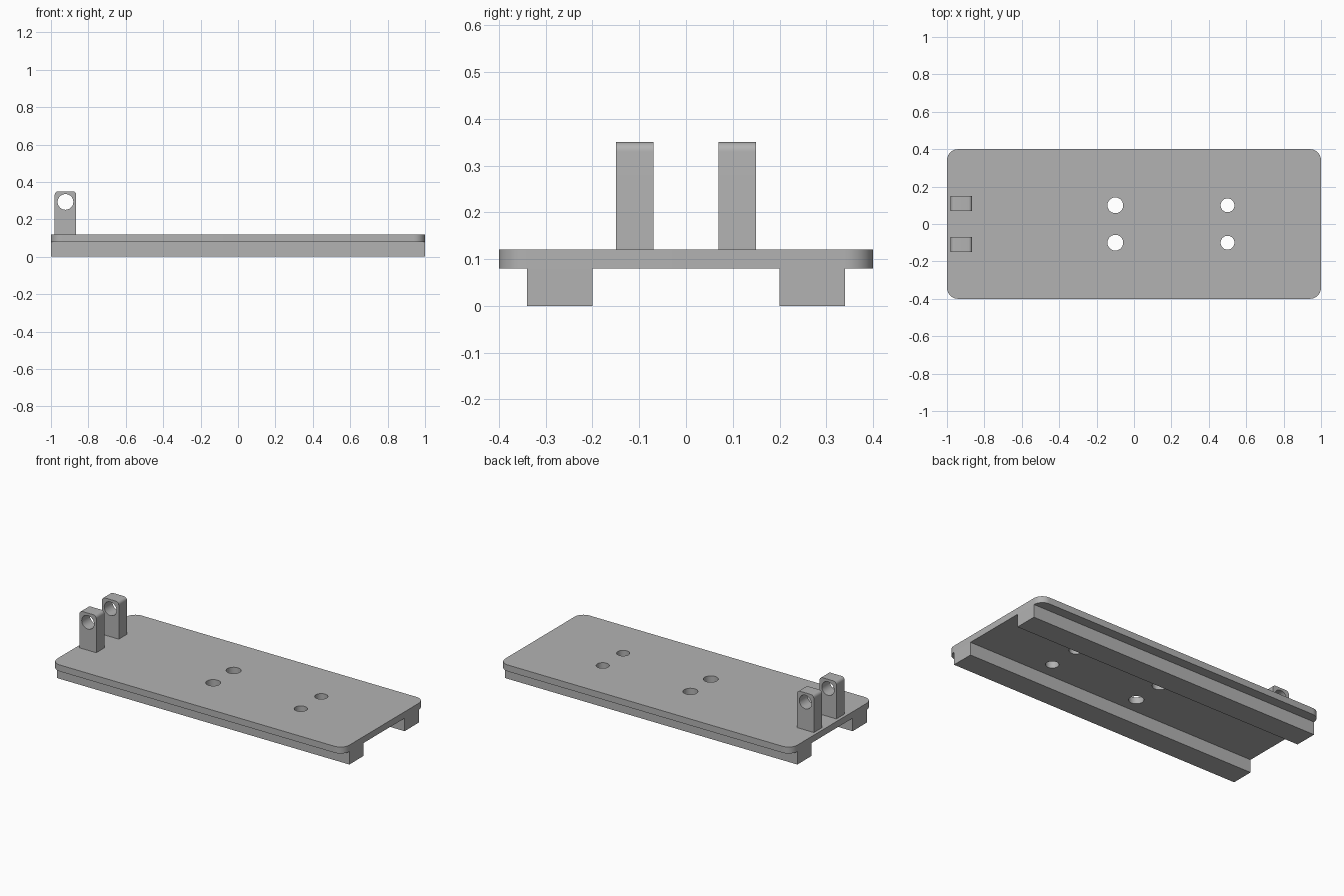
import bpy, bmesh, math
from mathutils import Matrix, Vector

if "Cube" in bpy.data.objects:
    bpy.data.objects.remove(bpy.data.objects["Cube"])

grey = bpy.data.materials.new("mid grey")
grey.diffuse_color = (0.45, 0.45, 0.45, 1)
grey.use_nodes = True
grey.node_tree.nodes["Principled BSDF"].inputs["Base Color"].default_value = grey.diffuse_color


def prism(name, outline, depth, matrix=Matrix()):
    """Extrude a flat outline along its local z, then place it."""
    bm = bmesh.new()
    face = bm.faces.new([bm.verts.new((u, v, 0)) for u, v in outline])
    ext = bmesh.ops.extrude_face_region(bm, geom=[face])
    verts = [g for g in ext["geom"] if isinstance(g, bmesh.types.BMVert)]
    bmesh.ops.translate(bm, verts=verts, vec=(0, 0, depth))
    bmesh.ops.transform(bm, matrix=matrix, verts=bm.verts)
    bmesh.ops.recalc_face_normals(bm, faces=bm.faces)
    mesh = bpy.data.meshes.new(name)
    bm.to_mesh(mesh)
    bm.free()
    mesh.materials.append(grey)
    obj = bpy.data.objects.new(name, mesh)
    bpy.context.collection.objects.link(obj)
    return obj


def arc(cx, cy, r, start, end, n):
    return [(cx + r * math.cos(math.radians(start + (end - start) * i / n)),
             cy + r * math.sin(math.radians(start + (end - start) * i / n)))
            for i in range(n + 1)]


def circle(cx, cy, r, n=40):
    return arc(cx, cy, r, 0, 360, n)[:-1]


def drill(obj, cutters):
    for cutter in cutters:
        mod = obj.modifiers.new("hole", 'BOOLEAN')
        mod.operation = 'DIFFERENCE'
        mod.solver = 'EXACT'
        mod.object = cutter
    bpy.context.view_layer.update()
    deps = bpy.context.evaluated_depsgraph_get()
    cut = bpy.data.meshes.new_from_object(obj.evaluated_get(deps))
    obj.modifiers.clear()
    obj.data = cut
    for cutter in cutters:
        bpy.data.objects.remove(cutter)


def smooth(obj):
    bpy.ops.object.select_all(action='DESELECT')
    obj.select_set(True)
    bpy.context.view_layer.objects.active = obj
    bpy.ops.object.shade_smooth_by_angle(angle=math.radians(30))


# Base plate with rounded corners and four vertical holes
W, D, R = 1.0, 0.4, 0.06
outline = (arc(W - R, D - R, R, 0, 90, 10) + arc(-W + R, D - R, R, 90, 180, 10)
           + arc(-W + R, -D + R, R, 180, 270, 10) + arc(W - R, -D + R, R, 270, 360, 10))
plate = prism("base_plate", outline, 0.04, Matrix.Translation((0, 0, 0.08)))
drill(plate, [prism("cutter", circle(x, y, r), 0.2)
              for x, r in ((-0.1, 0.042), (0.5, 0.037)) for y in (-0.1, 0.1)])
smooth(plate)

# Mirrored rails and pivot posts
for side, s in (("front", -1), ("back", 1)):
    y0, y1 = sorted((s * 0.2, s * 0.34))
    prism(side + "_rail", [(-1, y0), (1, y0), (1, y1), (-1, y1)], 0.08)

    # Post profile lies in x-z and is extruded along y
    place = Matrix.Translation((0, s * 0.11 + 0.04, 0)) @ Matrix.Rotation(math.pi / 2, 4, 'X')
    xl, xr, top, r = -0.98, -0.865, 0.35, 0.02
    profile = ([(xl, 0.12), (xr, 0.12)] + arc(xr - r, top - r, r, 0, 90, 8)
               + arc(xl + r, top - r, r, 90, 180, 8))
    post = prism(side + "_post", profile, 0.08, place)
    drill(post, [prism("cutter", circle(-0.9225, 0.293, 0.042), 0.2,
                       Matrix.Translation((0, 0.06, 0)) @ place)])
    smooth(post)
